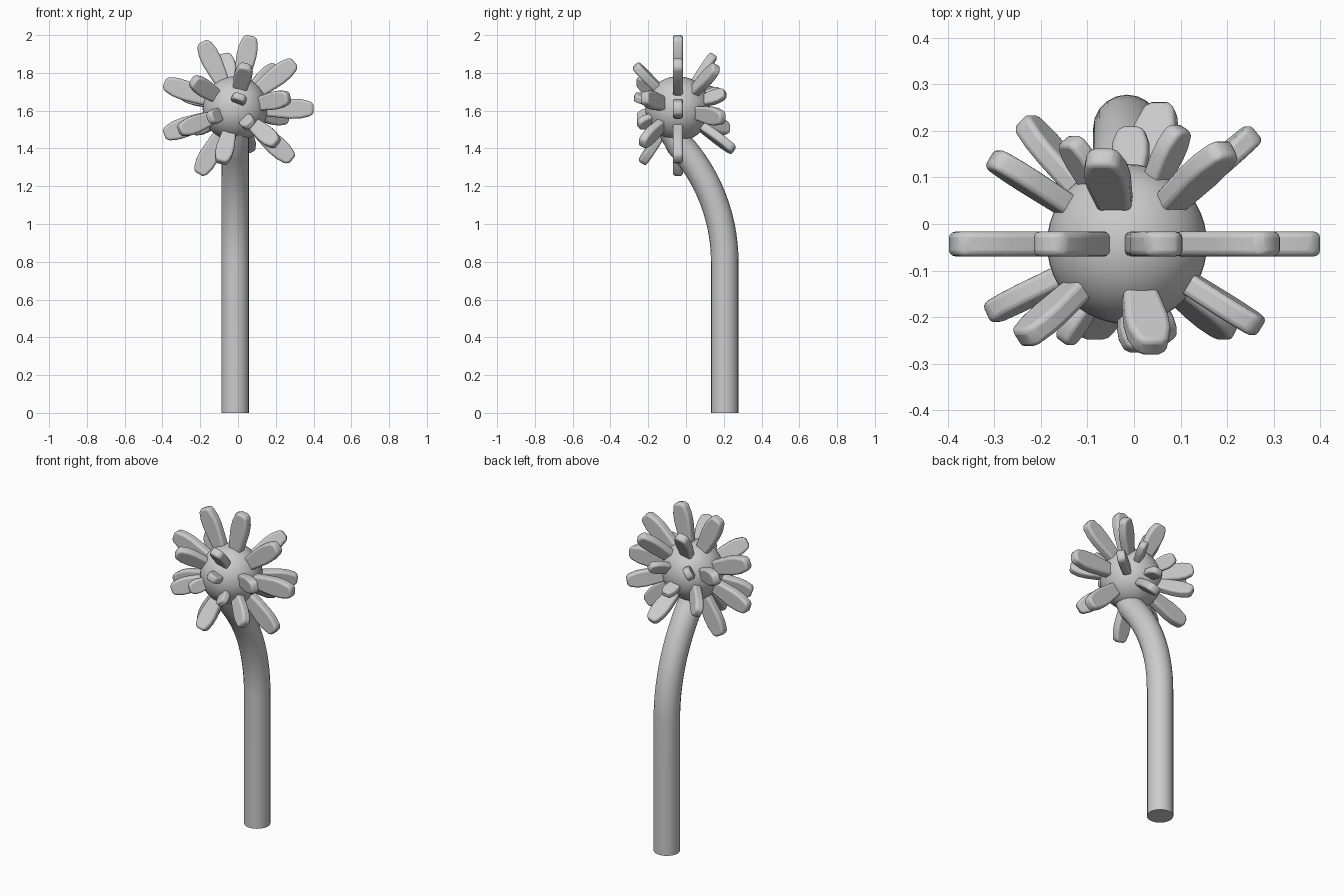
import bpy, bmesh, math
from mathutils import Vector, Matrix

if "Cube" in bpy.data.objects:
    bpy.data.objects.remove(bpy.data.objects["Cube"])

C = Vector((-0.015, -0.043, 1.61))   # centre of the flower head


def finish(ob, angle=35):
    bpy.ops.object.select_all(action='DESELECT')
    ob.select_set(True)
    bpy.context.view_layer.objects.active = ob
    bpy.ops.object.shade_smooth_by_angle(angle=math.radians(angle))


def petal(name, tip, size=1.0):
    """Bevelled tapered slab pointing from the head centre to tip (offset)."""
    d = Vector(tip)
    length = d.length
    x = d.normalized()
    y = Vector((0, 1, 0)).cross(x).normalized()
    z = x.cross(y)
    start = 0.11
    t = 0.0265 * size
    # half outline: fraction along the petal, half width
    prof = [(0, 0.032), (0.3, 0.044), (0.6, 0.053), (0.78, 0.051), (0.96, 0.038), (1.0, 0.02)]
    half = [(start + f * (length - start), w * size) for f, w in prof]
    outline = half + [(a, -w) for a, w in reversed(half)]
    bm = bmesh.new()
    base = bm.faces.new([bm.verts.new((a, -w, -t)) for a, w in reversed(outline)])
    ext = bmesh.ops.extrude_face_region(bm, geom=[base])
    bmesh.ops.translate(bm, verts=[v for v in ext['geom'] if isinstance(v, bmesh.types.BMVert)],
                        vec=(0, 0, 2 * t))
    bmesh.ops.recalc_face_normals(bm, faces=bm.faces)
    me = bpy.data.meshes.new(name)
    bm.to_mesh(me)
    bm.free()
    ob = bpy.data.objects.new(name, me)
    bpy.context.collection.objects.link(ob)
    m = Matrix((x, y, z)).transposed().to_4x4()
    m.translation = C
    ob.matrix_world = m
    bev = ob.modifiers.new("soft_edges", 'BEVEL')
    bev.width = 0.013 * size
    bev.segments = 3
    bev.limit_method = 'ANGLE'
    bev.angle_limit = math.radians(40)
    finish(ob)


# Round flower centre
bpy.ops.mesh.primitive_uv_sphere_add(segments=48, ring_count=24, radius=0.172, location=C)
head = bpy.context.object
head.name = "flower_centre"
finish(head)

# Stem: straight lower part, then an arc into the head
pts = [(0.205, 0), (0.205, 0.4)]
for i in range(15):
    a = math.radians(42) * i / 14
    pts.append((0.205 - 0.925 * (1 - math.cos(a)), 0.8 + 0.925 * math.sin(a)))
pts.append((-0.075, 1.5))
cu = bpy.data.curves.new("stem", 'CURVE')
cu.dimensions = '3D'
cu.bevel_depth = 0.073
cu.bevel_resolution = 8
cu.use_fill_caps = True
sp = cu.splines.new('POLY')
sp.points.add(len(pts) - 1)
for p, (y, z) in zip(sp.points, pts):
    p.co = (C.x, y, z, 1)
stem = bpy.data.objects.new("stem", cu)
bpy.context.collection.objects.link(stem)
bpy.ops.object.select_all(action='DESELECT')
stem.select_set(True)
bpy.context.view_layer.objects.active = stem
bpy.ops.object.convert(target='MESH')
finish(bpy.context.object)

# Middle ring: nine places, the one above the stem left empty
for deg, r in [(0, .415), (38, .40), (78, .395), (116, .395), (160, .40), (200, .40), (241, .395), (318, .405)]:
    a = math.radians(deg)
    petal("middle_petal", (r * math.cos(a), 0, r * math.sin(a)))

# Front and back outer rings
for tip in [(.285, -.18, .06), (.055, -.225, .23), (-.225, -.205, .15),
            (-.295, -.15, -.115), (-.073, -.19, -.285), (.22, -.19, -.185)]:
    petal("front_petal", tip, 0.9)
for tip in [(-.055, .19, .285), (.215, .205, .22), (.275, .24, -.05),
            (.075, .295, -.22), (-.22, .265, -.11), (-.29, .185, .09)]:
    petal("back_petal", tip, 0.9)

# Small inner petals at front and back
for tip in [(.025, -.23, .065), (-.135, -.21, -.05), (.08, -.21, -.085)]:
    petal("front_inner_petal", tip, 0.75)
for tip in [(-.125, .225, .09), (.115, .25, .08), (.01, .25, -.06)]:
    petal("back_inner_petal", tip, 0.75)
